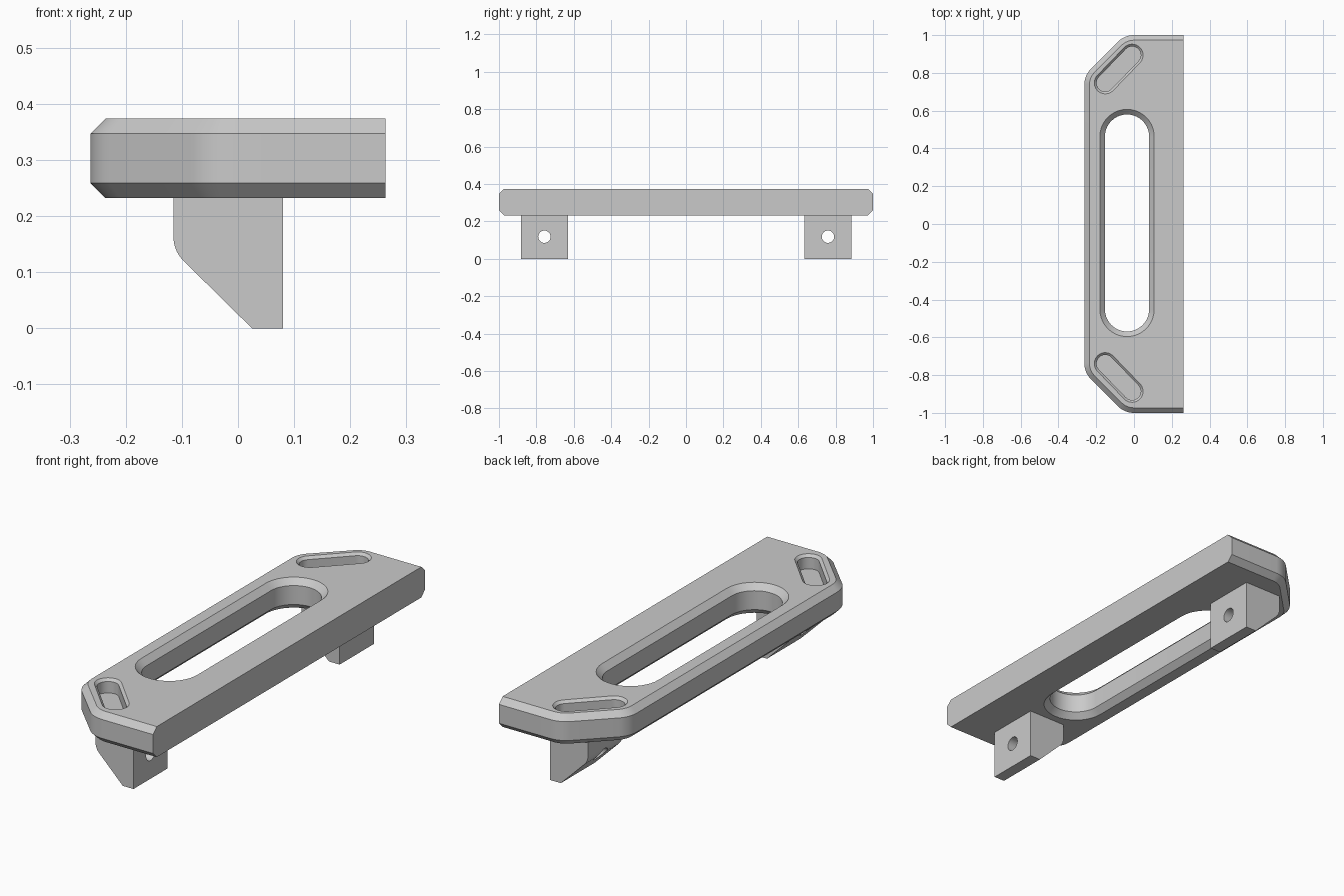
import bpy, math
from mathutils import Vector

if "Cube" in bpy.data.objects:
    bpy.data.objects.remove(bpy.data.objects["Cube"])

grey = bpy.data.materials.new("Plain grey")
grey.use_nodes = True
COLOUR = (0.59, 0.59, 0.59, 1)
grey.diffuse_color = COLOUR
grey.node_tree.nodes["Principled BSDF"].inputs["Base Color"].default_value = COLOUR

HALF_W, Z0, Z1, CH = 0.263, 0.232, 0.374, 0.027


def fillet(prev, corner, nxt, r, n=10):
    """Points of an arc that rounds one corner of a 2D outline."""
    c = Vector(corner)
    a, b = (Vector(prev) - c).normalized(), (Vector(nxt) - c).normalized()
    half = a.angle(b) / 2
    centre = c + (a + b).normalized() * r / math.sin(half)
    start = (c + a * r / math.tan(half) - centre).normalized()
    end = (c + b * r / math.tan(half) - centre).normalized()
    return [tuple(centre + start.slerp(end, i / n) * r) for i in range(n + 1)]


def loft(name, loops):
    """Closed solid through matching loops of 3D points."""
    n = len(loops[0])
    verts = [p for loop in loops for p in loop]
    faces = [list(range(n))[::-1], list(range(len(verts) - n, len(verts)))]
    for k in range(len(loops) - 1):
        for i in range(n):
            j = (i + 1) % n
            faces.append((k * n + i, k * n + j, k * n + n + j, k * n + n + i))
    mesh = bpy.data.meshes.new(name)
    mesh.from_pydata(verts, [], faces)
    mesh.materials.append(grey)
    obj = bpy.data.objects.new(name, mesh)
    bpy.context.collection.objects.link(obj)
    return obj


def activate(obj):
    bpy.ops.object.select_all(action='DESELECT')
    obj.select_set(True)
    bpy.context.view_layer.objects.active = obj


def cut(obj, cutter):
    cutter.hide_render = True
    mod = obj.modifiers.new("Cut", 'BOOLEAN')
    mod.operation, mod.solver, mod.object = 'DIFFERENCE', 'EXACT', cutter
    activate(obj)
    bpy.ops.object.modifier_apply(modifier=mod.name)
    bpy.data.objects.remove(cutter)


def smooth(obj):
    activate(obj)
    bpy.ops.object.shade_smooth_by_angle(angle=math.radians(25))


def outline(d, z):
    """Plate outline moved inwards by d, keeping the straight side in place."""
    s = d * math.tan(math.pi / 8)
    top = (HALF_W, 1 - d)
    b = (-0.05 + s, 1 - d)
    a = (-HALF_W + d, 0.787 - s)
    half = [top] + fillet(top, b, a, 0.12 - d) + fillet(b, a, (a[0], 0), 0.12 - d)
    pts = half + [(x, -y) for x, y in reversed(half)]
    return [(x, y, z) for x, y in pts]


def slot(p, q, r, z, n=20):
    """Stadium loop between two end centres."""
    ang = math.atan2(q[1] - p[1], q[0] - p[0])
    pts = []
    for c, start in ((q, ang - math.pi / 2), (p, ang + math.pi / 2)):
        for i in range(n + 1):
            t = start + math.pi * i / n
            pts.append((c[0] + r * math.cos(t), c[1] + r * math.sin(t), z))
    return pts


def slot_cutter(p, q, levels):
    return loft("slot_cutter", [slot(p, q, r, z) for r, z in levels])


# Plate with chamfered rim
plate = loft("plate", [outline(CH, Z0)[::-1], outline(0, Z0 + CH)[::-1],
                       outline(0, Z1 - CH)[::-1], outline(CH, Z1)[::-1]])

# Long through slot, chamfered on both faces
R, E = 0.117, 0.01
cut(plate, slot_cutter((-0.037, -0.452), (-0.037, 0.463),
    [(R + CH + E, Z0 - E), (R, Z0 + CH), (R, Z1 - CH), (R + CH + E, Z1 + E)]))

# Blind diagonal slots at the clipped corners
R, C = 0.046, 0.012
for s in (-1, 1):
    off = 0.004
    cut(plate, slot_cutter((-0.152, s * 0.743 + off), (-0.01, s * 0.89 + off),
        [(R, Z1 - 0.065), (R, Z1 - C), (R + C + E, Z1 + E)]))
smooth(plate)

# Feet with a sloped side and a cross hole
corner, toe = (-0.115, 0.138), (0.025, 0)
profile = ([(0.08, 0), (0.08, Z0 + E), (-0.115, Z0 + E)]
           + fillet((-0.115, Z0), corner, toe, 0.06) + [toe])
for name, y in (("front_foot", -0.757), ("back_foot", 0.759)):
    foot = loft(name, [[(x, y + w, z) for x, z in profile] for w in (0.126, -0.126)])
    ring = [(0.033 * math.cos(t), 0.033 * math.sin(t))
            for t in (math.tau * i / 32 for i in range(32))]
    cut(foot, loft("hole_cutter", [[(x, y + a, 0.118 + b) for a, b in ring]
                                   for x in (-0.3, 0.3)]))
    smooth(foot)
